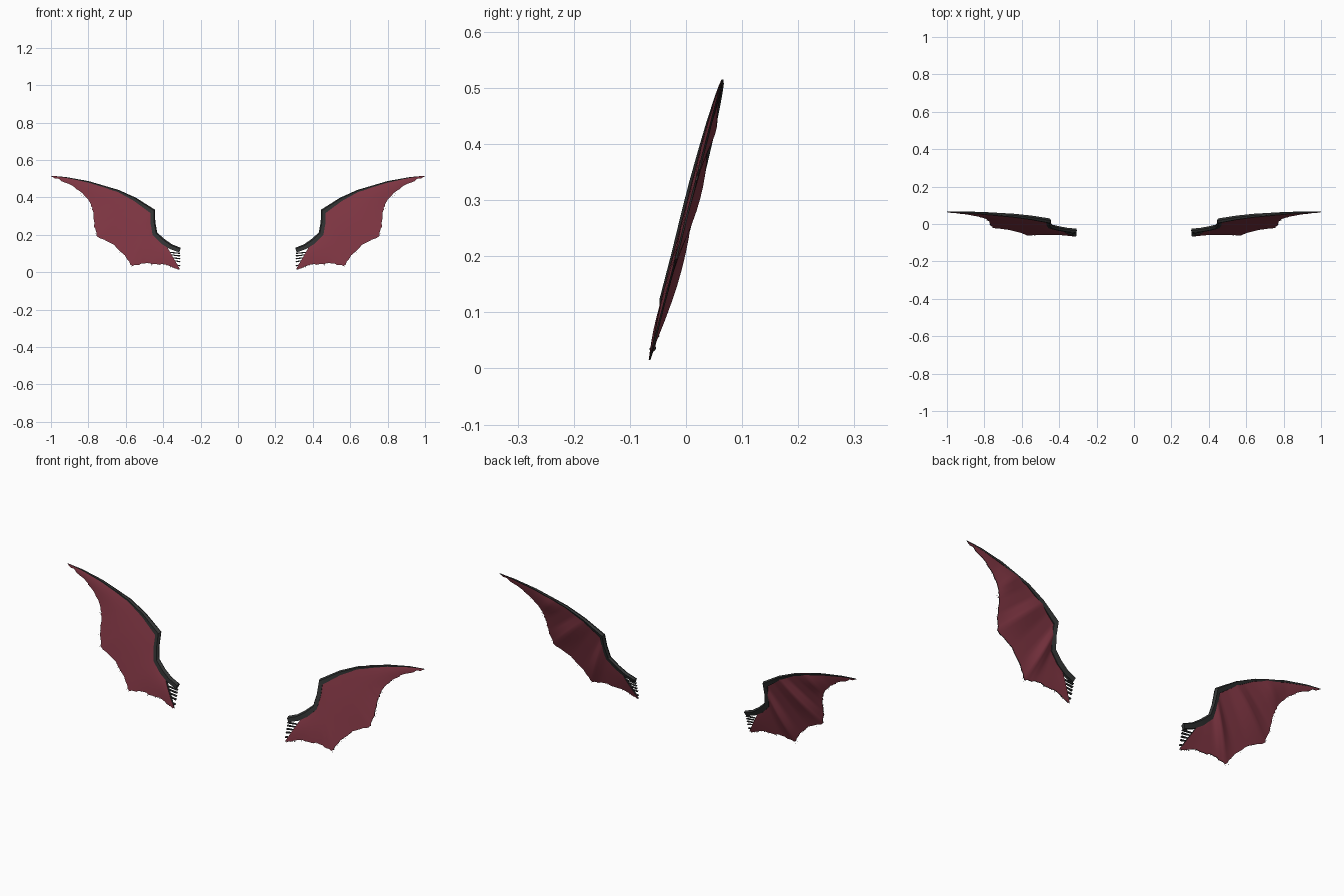
import bpy, bmesh, math, random
from mathutils import Vector

if "Cube" in bpy.data.objects:
    bpy.data.objects.remove(bpy.data.objects["Cube"])
random.seed(4)

def material(name, rgb):
    m = bpy.data.materials.new(name)
    m.diffuse_color = (*rgb, 1)
    m.use_nodes = True
    m.node_tree.nodes["Principled BSDF"].inputs["Base Color"].default_value = m.diffuse_color
    return m

MAROON = material("maroon membrane", (0.21, 0.036, 0.055))
DARK = material("charcoal bone", (0.032, 0.034, 0.034))

def place(x, z, d=0.0):
    """Wing plane leans back as it rises; d is the depth offset from it."""
    return Vector((x, 0.26 * (z - 0.263) + d, z))

def finish(name, bm, mats, smooth=30):
    bmesh.ops.recalc_face_normals(bm, faces=bm.faces)
    me = bpy.data.meshes.new(name)
    bm.to_mesh(me)
    bm.free()
    for m in mats:
        me.materials.append(m)
    ob = bpy.data.objects.new(name, me)
    bpy.context.collection.objects.link(ob)
    mod = ob.modifiers.new("mirror", 'MIRROR')
    mod.use_axis[0] = True
    if smooth:
        bpy.ops.object.select_all(action='DESELECT')
        ob.select_set(True)
        bpy.context.view_layer.objects.active = ob
        bpy.ops.object.shade_smooth_by_angle(angle=math.radians(smooth))
    return ob

# Membrane ribs: leading-edge point, trailing-edge point, pleat depth at the back
RIBS = [
    (.385, .145, .310, .015, .004), (.420, .170, .400, .043, .002),
    (.450, .220, .500, .047, .002), (.455, .290, .565, .033, .014),
    (.455, .332, .605, .090, .001), (.500, .362, .665, .148, .002),
    (.540, .388, .757, .195, .014), (.580, .410, .768, .260, .001),
    (.630, .433, .776, .330, .003), (.700, .458, .790, .370, .011),
    (.800, .483, .835, .425, .002), (.900, .504, .905, .472, .003),
    (.995, .515, .998, .513, .001)]
SUB, ROWS = 5, 9

def membrane():
    cols = []
    for a, b in zip(RIBS, RIBS[1:]):
        for k in range(SUB):
            t = k / SUB
            c = [p + (q - p) * t for p, q in zip(a, b)]
            if k:                       # ragged trailing edge
                c[2] += random.uniform(-.004, .004)
                c[3] += random.uniform(-.004, .004)
            cols.append(c)
    cols.append(list(RIBS[-1]))
    bm = bmesh.new()
    front, back = [], []
    for x0, z0, x1, z1, pleat in cols:
        f, b = [], []
        for r in range(ROWS + 1):
            s = r / ROWS
            x, z = x0 + (x1 - x0) * s, z0 + (z1 - z0) * s
            body = math.sin(math.pi * min(1, .12 + .88 * s))
            thin = min(1, (1 - x) / .3 + .1)
            f.append(bm.verts.new(place(x, z, -.002 - .006 * body * thin)))
            b.append(bm.verts.new(place(x, z, .001 + pleat * body * thin)))
        front.append(f)
        back.append(b)
    n = len(cols) - 1
    for i in range(n):
        for r in range(ROWS):
            for g in (front, back):
                bm.faces.new((g[i][r], g[i + 1][r], g[i + 1][r + 1], g[i][r + 1]))
        for r in (0, ROWS):             # dark rim closing the two skins
            bm.faces.new((front[i][r], front[i + 1][r], back[i + 1][r], back[i][r])).material_index = 1
    for i in (0, n):
        for r in range(ROWS):
            bm.faces.new((front[i][r], front[i][r + 1], back[i][r + 1], back[i][r])).material_index = 1
    finish("wing_membrane", bm, [MAROON, DARK], 50)
    return cols

def bone(name, path):
    """Tapered angular bar along (x, z, width, depth) points."""
    bm = bmesh.new()
    rings = []
    for i, (x, z, w, d) in enumerate(path):
        p, q = path[max(i - 1, 0)], path[min(i + 1, len(path) - 1)]
        t = Vector((q[0] - p[0], q[1] - p[1])).normalized()
        nx, nz = -t.y * w / 2, t.x * w / 2
        prof = ((1, 0), (.5, 1), (-1, .6), (-1, -.6), (.5, -1))
        rings.append([bm.verts.new(place(x + nx * u, z + nz * u, v * d / 2)) for u, v in prof])
    for a, b in zip(rings, rings[1:]):
        for k in range(5):
            bm.faces.new((a[k], a[(k + 1) % 5], b[(k + 1) % 5], b[k]))
    bm.faces.new(rings[0])
    bm.faces.new(rings[-1])
    finish(name, bm, [DARK], 30)

cols = membrane()

# Arm and leading-edge finger
bone("wing_arm_bone", [
    (.310, .118, .026, .022), (.360, .137, .028, .022), (.402, .165, .030, .022),
    (.444, .205, .028, .022), (.455, .265, .026, .024), (.456, .325, .030, .025),
    (.550, .389, .020, .022), (.640, .434, .012, .019), (.800, .482, .010, .013),
    (.920, .505, .007, .008), (.999, .514, .003, .003)])

# Torn strands at the shoulder
for i, (z, length) in enumerate([(.101, .065), (.087, .05), (.072, .045), (.056, .03), (.034, .022)]):
    bone(f"shoulder_strand_{i + 1}", [(.309, z, .007, .012), (.309 + length * .6, z + .003, .006, .009),
                                      (.309 + length, z + .006, .003, .006)])

# Loose frayed threads along the trailing edge
bm = bmesh.new()
for x0, z0, x1, z1, _ in cols[1:-8]:
    for _ in range(2):
        x, z = x1 + random.uniform(-.006, .006), z1 + random.uniform(-.003, .006)
        out = (Vector((x1 - x0, z1 - z0)).normalized()) * random.uniform(.003, .009)
        s = .002
        tri = [place(x - s, z + s), place(x + s, z - s), place(x + out.x, max(.010, z + out.y))]
        bm.faces.new([bm.verts.new(p) for p in tri])
finish("frayed_threads", bm, [DARK], 0)
